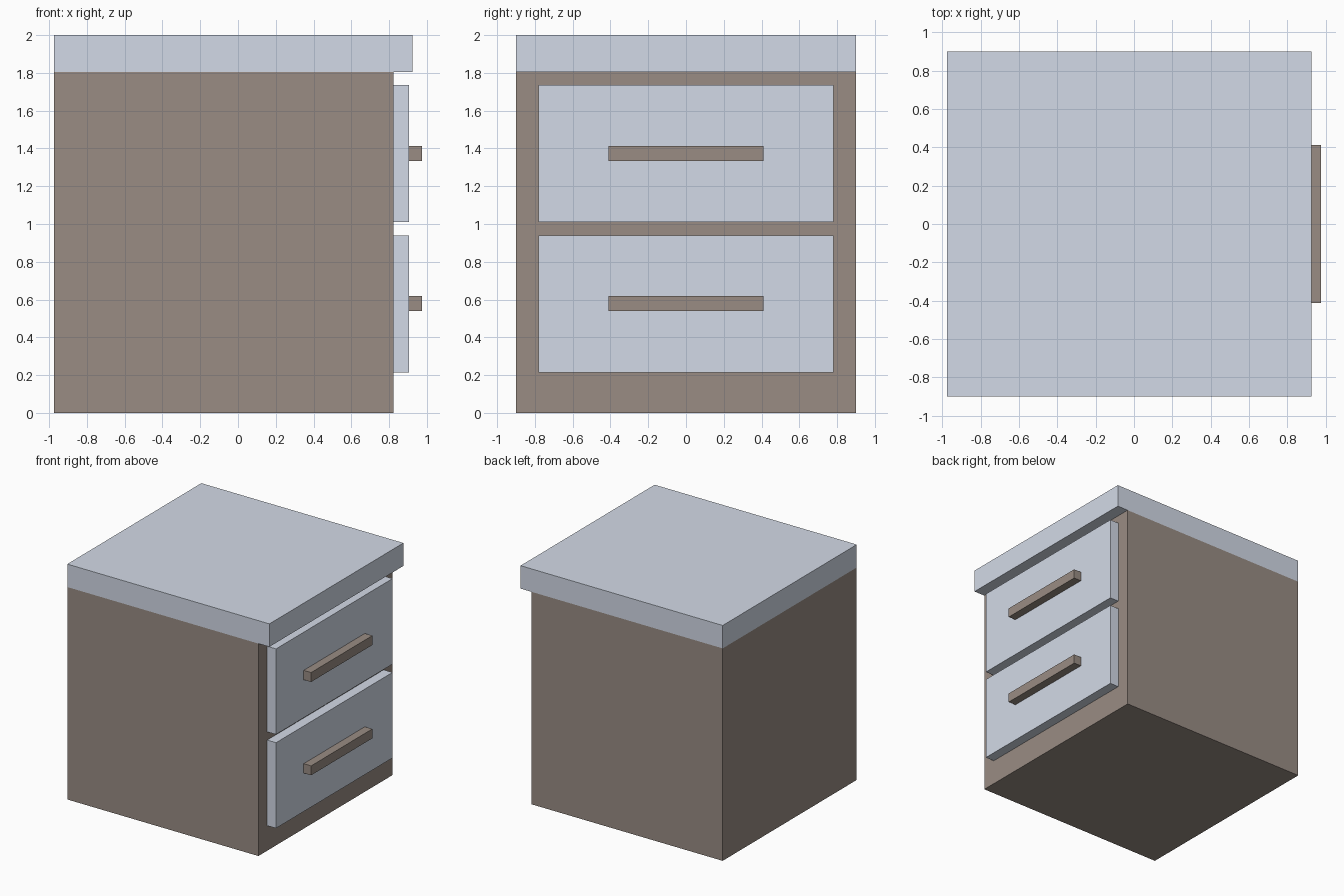
import bpy

if "Cube" in bpy.data.objects:
    bpy.data.objects.remove(bpy.data.objects["Cube"])


def material(name, rgb):
    m = bpy.data.materials.new(name)
    m.diffuse_color = (*rgb, 1)
    m.use_nodes = True
    m.node_tree.nodes["Principled BSDF"].inputs["Base Color"].default_value = m.diffuse_color
    return m


def box(name, x, y, z, mat):
    """Box spanning the given (min, max) ranges."""
    bpy.ops.mesh.primitive_cube_add(size=1, location=[sum(r) / 2 for r in (x, y, z)])
    ob = bpy.context.object
    ob.name = ob.data.name = name
    ob.scale = [r[1] - r[0] for r in (x, y, z)]
    bpy.ops.object.transform_apply(location=False, rotation=False, scale=True)
    ob.data.materials.append(mat)
    return ob


brown = material("dark_wood", (0.32, 0.265, 0.23))
blue = material("pale_blue", (0.65, 0.70, 0.80))

# Carcass and overhanging top
box("cabinet_body", (-0.975, 0.822), (-0.90, 0.90), (0, 1.805), brown)
box("cabinet_top", (-0.975, 0.925), (-0.90, 0.90), (1.805, 2.0), blue)

# Drawers facing +x, each with a bar handle
for label, drawer_z, handle_z in (
    ("lower", (0.213, 0.94), (0.54, 0.62)),
    ("upper", (1.01, 1.737), (1.333, 1.413)),
):
    box(label + "_drawer_front", (0.822, 0.905), (-0.782, 0.782), drawer_z, blue)
    box(label + "_drawer_handle", (0.905, 0.975), (-0.411, 0.411), handle_z, brown)
